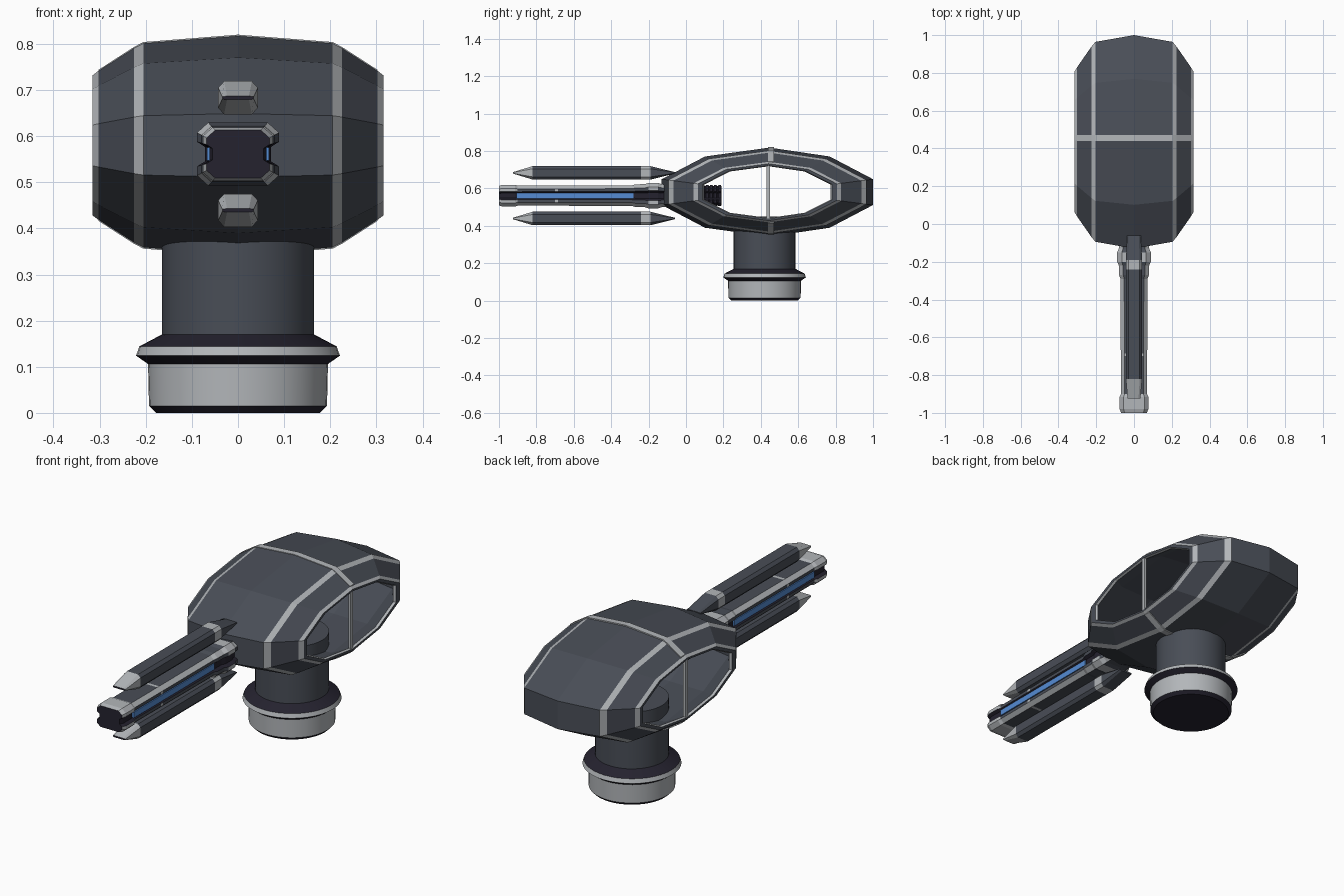
import bpy, bmesh, math

cube = bpy.data.objects.get("Cube")
if cube:
    bpy.data.objects.remove(cube, do_unlink=True)


def material(name, rgb):
    m = bpy.data.materials.new(name)
    m.use_nodes = True
    m.diffuse_color = (*rgb, 1)
    m.node_tree.nodes["Principled BSDF"].inputs["Base Color"].default_value = (*rgb, 1)
    return m


SLATE, TRIM, DARK, BLUE = range(4)
MATS = [material("slate", (0.066, 0.075, 0.094)),
        material("light_grey", (0.45, 0.47, 0.49)),
        material("near_black", (0.018, 0.016, 0.028)),
        material("blue", (0.09, 0.26, 0.65))]


def loft(name, sections, paint, closed=False, caps=None, smooth=False):
    """Skin rings of points; paint(i, j) colours side j of span i."""
    bm = bmesh.new()
    rings = [[bm.verts.new(p) for p in s] for s in sections]
    n = len(rings[0])
    for i in range(len(rings) if closed else len(rings) - 1):
        a, b = rings[i], rings[(i + 1) % len(rings)]
        for j in range(n):
            k = (j + 1) % n
            bm.faces.new((a[j], a[k], b[k], b[j])).material_index = paint(i, j)
    if caps:
        bm.faces.new(rings[0]).material_index = caps[0]
        bm.faces.new(rings[-1]).material_index = caps[1]
    bmesh.ops.recalc_face_normals(bm, faces=bm.faces)
    me = bpy.data.meshes.new(name)
    bm.to_mesh(me)
    bm.free()
    for m in MATS:
        me.materials.append(m)
    ob = bpy.data.objects.new(name, me)
    bpy.context.collection.objects.link(ob)
    if smooth:
        bpy.ops.object.select_all(action='DESELECT')
        ob.select_set(True)
        bpy.context.view_layer.objects.active = ob
        bpy.ops.object.shade_smooth_by_angle(angle=math.radians(25))


def box(name, x, y, z, colour):
    """Box from (low, high) pairs on each axis."""
    loft(name, [[(x[0], b, c), (x[1], b, c), (x[1], b, d), (x[0], b, d)]
                for b, c, d in ((y[0], *z), (y[1], *z))],
         lambda i, j: colour, caps=(colour, colour))


# Hollow faceted shell, open on both sides
CY, CZ = 0.435, 0.58
quarter = [(0.02, 1), (0.59, 0.8), (1, 0.29)]
UNIT = (quarter + [(y, -z) for y, z in reversed(quarter)]
        + [(-y, -z) for y, z in quarter[1:]] + [(-y, z) for y, z in quarter[:0:-1]])


def shell_ring(x, hy, hz):
    return [(x, CY + hy * y, CZ + hz * z) for y, z in UNIT]


# x, half length, half height, colour of the span that follows
OUTER = [(0, 0.565, 0.238, SLATE), (0.205, 0.529, 0.222, TRIM), (0.226, 0.503, 0.211, SLATE),
         (0.302, 0.394, 0.162, TRIM), (0.315, 0.372, 0.152, SLATE)]
INNER = [(0.314, 0.346, 0.142, TRIM), (0.303, 0.338, 0.138, SLATE), (0.2, 0.48, 0.192, SLATE)]
half = OUTER + INNER
core = (0, 0.525, 0.21, SLATE)
rings = half + [core] + [(-x, a, b, 0) for x, a, b, c in reversed(half[1:])]
colours = [h[3] for h in half]
colours += colours[::-1]
loft("shell", [shell_ring(*r[:3]) for r in rings], lambda i, j: colours[i], closed=True)

# Cross bands over the top and bottom
stations = [(-x, h) for x, _, h, _ in OUTER[3:0:-1]] + [(x, h) for x, _, h, _ in OUTER[:4]]
for name, s in (("top_band", 1), ("bottom_band", -1)):
    loft(name, [[(x, 0.455 + dy, CZ + s * (h + dz)) for dy, dz in
                 ((-0.016, -0.008), (0.016, -0.008), (0.016, 0.002), (-0.016, 0.002))]
                for x, h in stations], lambda i, j: TRIM, caps=(TRIM, TRIM))

# Upright bars in the side openings
for name, x in (("left_bar", 0.306), ("right_bar", -0.306)):
    box(name, (x - 0.006, x + 0.006), (0.431, 0.45), (0.437, 0.723), TRIM)

# Turned pedestal: radius, height, colour of the span that follows
PED = [(0.178, 0, DARK), (0.193, 0.015, TRIM), (0.195, 0.106, DARK), (0.221, 0.124, TRIM),
       (0.214, 0.144, DARK), (0.165, 0.17, SLATE), (0.165, 0.45, SLATE)]
SEG = 40
loft("pedestal", [[(r * math.cos(math.tau * k / SEG), 0.42 + r * math.sin(math.tau * k / SEG), z)
                   for k in range(SEG)] for r, z, _ in PED],
     lambda i, j: PED[i][2], caps=(DARK, SLATE), smooth=True)

# Barrel with a notch along each side
GZ = 0.561
corner = [(0.053, 0.056), (0.073, 0.038), (0.073, 0.022), (0.059, 0.013)]
side = corner + [(x, -z) for x, z in reversed(corner)]
SECTION = side + [(-x, -z) for x, z in side]


def gun_ring(y, s):
    return [(s * x, y, GZ + s * z) for x, z in SECTION]


# y, scale, kind of the span that follows
BARREL = [(-1, 0.93, "cap"), (-0.98, 1.04, "cap"), (-0.915, 1.04, "cap"), (-0.9, 0.95, "body"),
          (-0.7, 0.96, "cap"), (-0.685, 0.96, "body"), (-0.29, 0.98, "body"),
          (-0.27, 1.08, "body"), (-0.22, 1.1, "body"), (-0.2, 1.22, "cap"),
          (-0.15, 1.22, "body"), (-0.13, 1.1, "body"), (-0.05, 1.0, "body")]


def barrel_paint(i, j):
    j %= 8
    if j in (0, 6):
        return TRIM
    if j in (2, 3, 4):
        return DARK
    return TRIM if BARREL[i][2] == "cap" else SLATE


loft("barrel", [gun_ring(y, s) for y, s, _ in BARREL], barrel_paint, caps=(DARK, DARK))

# Glowing strip showing in both barrel notches
box("blue_strip", (-0.067, 0.067), (-0.905, -0.28), (GZ - 0.014, GZ + 0.014), BLUE)

# Ribbed breech inside the shell
ribs = [(-0.06, 0.92)]
for k in range(6):
    y = 0.06 + k * 0.022
    ribs += [(y, 0.92), (y + 0.003, 1), (y + 0.016, 1), (y + 0.019, 0.92)]
loft("breech", [gun_ring(y, s) for y, s in ribs], lambda i, j: DARK, caps=(DARK, DARK))

# Rails above and below the barrel
OCT = [(0.7, 1), (1, 0.6), (1, -0.6), (0.7, -1), (-0.7, -1), (-1, -0.6), (-1, 0.6), (-0.7, 1)]
RAIL = [(-0.925, 0.034, 0.004, TRIM), (-0.82, 0.043, 0.036, SLATE), (-0.24, 0.043, 0.036, TRIM),
        (-0.19, 0.043, 0.036, SLATE), (-0.06, 0.036, 0.004, SLATE)]
for name, s in (("upper_rail", 1), ("lower_rail", -1)):
    loft(name, [[(hx * x, y, GZ + s * 0.122 + hz * z) for x, z in OCT] for y, hx, hz, _ in RAIL],
         lambda i, j: RAIL[i][3], caps=(DARK, SLATE))
